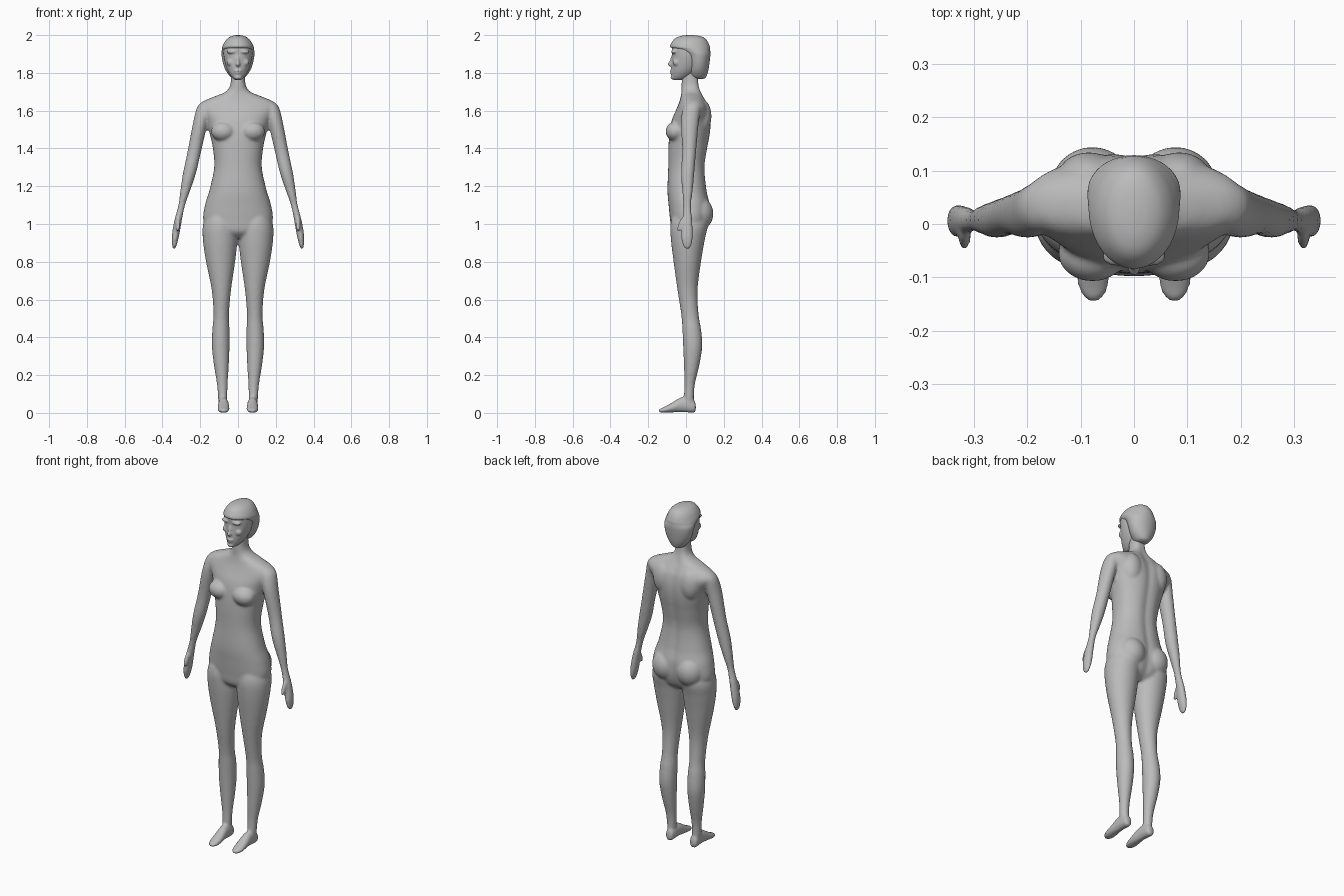
import bpy, bmesh, math
from mathutils import Matrix, Vector

default = bpy.data.objects.get("Cube")
if default:
    bpy.data.objects.remove(default)

skin = bpy.data.materials.new("plain grey")
skin.use_nodes = True
grey = (0.5, 0.5, 0.5, 1)
skin.diffuse_color = grey
skin.node_tree.nodes["Principled BSDF"].inputs["Base Color"].default_value = grey


def spline(rows, steps=5):
    """Smooth the rows of slice sizes with a Catmull-Rom curve."""
    rows = [Vector(row) / 1000 for row in rows]
    smooth = []
    for i in range(len(rows) - 1):
        b, c = rows[i], rows[i + 1]
        a, d = rows[max(i - 1, 0)], rows[min(i + 2, len(rows) - 1)]
        for k in range(steps):
            t = k / steps
            smooth.append(b + (c - a) * t / 2
                          + (a * 2 - b * 5 + c * 4 - d) * t * t / 2
                          + (b * 3 - a - c * 3 + d) * t ** 3 / 2)
    return smooth + [rows[-1]]


def loft(bm, rows, side=1, along="z", power=1.0, groove=0.0, sides=40):
    """Skin oval slices; a row is position, x from, x to, depth from, depth to."""
    rings = []
    for pos, x0, x1, d0, d1 in spline(rows):
        ring = []
        for k in range(sides):
            angle = math.tau * k / sides
            c, s = math.cos(angle), math.sin(angle)
            x = (x0 + x1) / 2 + (x1 - x0) / 2 * math.copysign(abs(c) ** power, c)
            d = (d0 + d1) / 2 + (d1 - d0) / 2 * math.copysign(abs(s) ** power, s)
            if s > 0:
                d -= groove * math.exp(-(x / 0.025) ** 2)
            ring.append(bm.verts.new((side * x, d, pos) if along == "z"
                                     else (side * x, pos, d)))
        rings.append(ring)
    for low, high in zip(rings, rings[1:]):
        for k in range(sides):
            n = (k + 1) % sides
            bm.faces.new((low[k], low[n], high[n], high[k]))
    bm.faces.new(rings[0])
    bm.faces.new(rings[-1])


def centred(rows):
    """Rows of position, half width, front, back."""
    return [(z, -w, w, front, back) for z, w, front, back in rows]


def blob(bm, place, size, tilt=0.0):
    matrix = (Matrix.Translation(place) @ Matrix.Rotation(tilt, 4, "X")
              @ Matrix.Diagonal((*size, 1)))
    bmesh.ops.create_uvsphere(bm, u_segments=24, v_segments=16, radius=1, matrix=matrix)


def finish(name, bm, voxel=0.0, smoothing=0):
    bmesh.ops.recalc_face_normals(bm, faces=bm.faces)
    mesh = bpy.data.meshes.new(name)
    bm.to_mesh(mesh)
    bm.free()
    mesh.materials.append(skin)
    mesh.shade_smooth()
    obj = bpy.data.objects.new(name, mesh)
    bpy.context.collection.objects.link(obj)
    if voxel:
        remesh = obj.modifiers.new("one skin", "REMESH")
        remesh.mode = "VOXEL"
        remesh.voxel_size = voxel
        remesh.use_smooth_shade = True
        relax = obj.modifiers.new("soft joins", "SMOOTH")
        relax.factor = 0.5
        relax.iterations = smoothing


# Torso and neck
body = bmesh.new()
loft(body, centred([
    (925, 60, -40, 70), (960, 150, -75, 105), (1020, 184, -84, 125),
    (1100, 175, -92, 128), (1180, 151, -98, 112), (1300, 126, -94, 102),
    (1400, 133, -93, 116), (1480, 150, -88, 130), (1550, 172, -75, 134),
    (1610, 208, -50, 126), (1645, 192, -36, 110), (1675, 125, -28, 94),
    (1700, 66, -24, 84), (1740, 40, -23, 74), (1820, 38, -20, 70)]),
    power=0.9, groove=0.009)

# Legs, feet, arms, hands and the rounded masses, on both sides
LEG = [(1080, 30, 150, -60, 90), (1000, 4, 184, -82, 115), (920, 3, 186, -80, 100),
       (810, 14, 171, -67, 81), (650, 37, 139, -45, 61), (520, 48, 130, -25, 67),
       (440, 45, 136, -19, 80), (350, 45, 138, -15, 86), (250, 49, 127, -11, 70),
       (150, 55, 111, -8, 47), (70, 57, 105, -12, 42), (20, 58, 100, -10, 44)]
FOOT = [(52, 64, 92, 8, 40), (40, 54, 102, 0, 70), (-20, 50, 104, 4, 84),
        (-75, 45, 107, 2, 54), (-115, 47, 106, 0, 32), (-138, 58, 95, 2, 22),
        (-146, 70, 84, 6, 14)]
ARM = [(1650, 140, 185, 5, 70), (1620, 130, 216, -14, 80), (1540, 158, 237, -26, 68),
       (1390, 194, 266, -20, 54), (1270, 222, 291, -26, 44), (1180, 252, 305, -20, 36),
       (1100, 280, 316, -14, 27), (1020, 297, 337, -18, 33), (940, 311, 350, -25, 37),
       (890, 324, 349, -18, 30), (868, 333, 344, -4, 16)]
for side in (1, -1):
    loft(body, LEG, side)
    loft(body, FOOT, side, along="y")
    loft(body, ARM, side)
    blob(body, (side * 0.318, -0.026, 1.0), (0.012, 0.014, 0.045), -0.4)   # thumb
    blob(body, (side * 0.078, -0.055, 1.49), (0.065, 0.053, 0.052))        # breast
    blob(body, (side * 0.078, 0.065, 1.055), (0.08, 0.08, 0.09))           # buttock
    blob(body, (side * 0.085, 0.085, 1.57), (0.06, 0.05, 0.09))            # shoulder blade
finish("body", body, voxel=0.0075, smoothing=5)

# Head with brow, nose, lips and chin
head = bmesh.new()
loft(head, centred([
    (1762, 16, -66, -20), (1778, 34, -76, 20), (1810, 54, -78, 60), (1850, 68, -77, 85),
    (1900, 77, -74, 95), (1945, 74, -74, 95), (1975, 55, -50, 80), (1985, 20, -10, 40)]))
blob(head, (0, -0.08, 1.846), (0.012, 0.017, 0.013))            # nose tip
blob(head, (0, -0.073, 1.868), (0.009, 0.012, 0.034), -0.25)    # nose bridge
blob(head, (0, -0.074, 1.811), (0.022, 0.012, 0.006))           # upper lip
blob(head, (0, -0.072, 1.798), (0.018, 0.012, 0.006))           # lower lip
blob(head, (0, -0.066, 1.776), (0.02, 0.016, 0.012))            # chin
for side in (1, -1):
    blob(head, (side * 0.03, -0.061, 1.912), (0.03, 0.018, 0.011))   # brow
    blob(head, (side * 0.038, -0.05, 1.855), (0.022, 0.02, 0.02))    # cheek
finish("head", head, voxel=0.005, smoothing=3)

# Hair cap: sweeps from the forehead past the temples to the nape
hair = bmesh.new()
loft(hair, centred([
    (1768, 16, 50, 92), (1778, 38, 24, 106), (1810, 63, 12, 117), (1850, 79, 8, 124),
    (1895, 87, -8, 129), (1920, 86, -50, 128), (1938, 83, -83, 126), (1965, 70, -73, 115),
    (1985, 52, -54, 98), (1996, 30, -25, 70), (2000, 8, 10, 38)]))
finish("hair_cap", hair)
